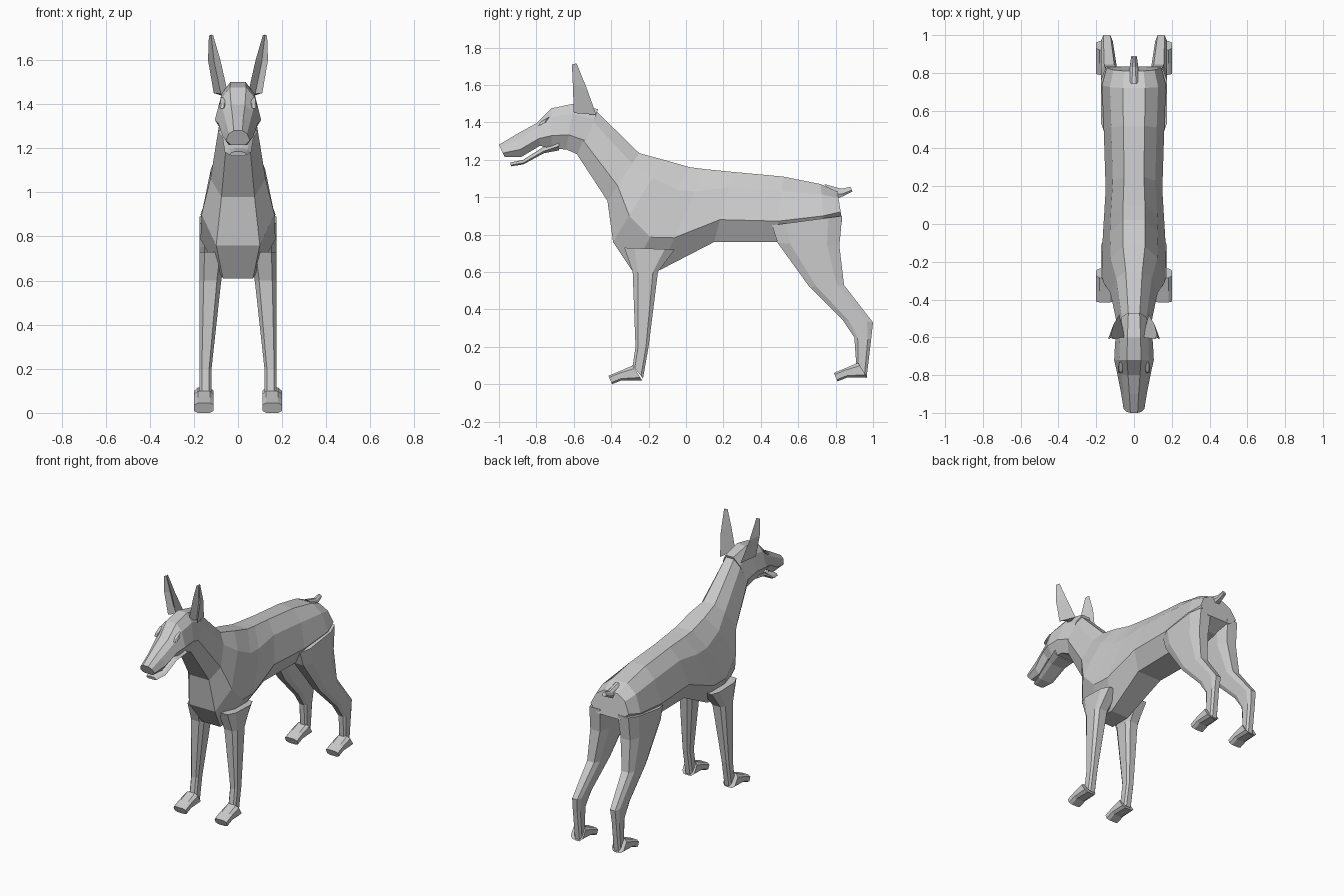
import bpy, bmesh
from mathutils import Vector

default_cube = bpy.data.objects.get("Cube")
if default_cube:
    bpy.data.objects.remove(default_cube)


def loft(name, rings, mirrored=False):
    """Skin a row of closed rings, cap both ends and optionally mirror across x."""
    mesh_builder = bmesh.new()
    rows = [[mesh_builder.verts.new(point) for point in ring] for ring in rings]
    for row, following in zip(rows, rows[1:]):
        for i in range(len(row)):
            mesh_builder.faces.new((row[i - 1], row[i], following[i], following[i - 1]))
    mesh_builder.faces.new(rows[0])
    mesh_builder.faces.new(rows[-1])
    bmesh.ops.recalc_face_normals(mesh_builder, faces=mesh_builder.faces[:])
    mesh = bpy.data.meshes.new(name)
    mesh_builder.to_mesh(mesh)
    mesh_builder.free()
    part = bpy.data.objects.new(name, mesh)
    bpy.context.collection.objects.link(part)
    if mirrored:
        modifier = part.modifiers.new("Mirror", 'MIRROR')
        modifier.use_mirror_merge = False


def section(start, end, outline):
    """Ring between two (y, z) points; outline holds (x, fraction along) pairs."""
    start, end = Vector((0, *start)), Vector((0, *end))
    return [start.lerp(end, fraction) + Vector((x, 0, 0)) for x, fraction in outline]


def trunk_ring(top, bottom, width, keel=.6):
    """Symmetric eight-sided ring, narrow along the spine and widest below the middle."""
    half = [(width * .35, 0), (width * .75, .22), (width, .68), (width * keel, 1)]
    opposite = [(-x, fraction) for x, fraction in reversed(half)]
    return section(top, bottom, half + opposite)


def limb_ring(front, back, inner, outer):
    """Rectangle with bevelled corners between the inner and outer side of a limb."""
    bevel = (outer - inner) / 5
    across = [(inner + bevel, 0), (outer - bevel, 0), (outer, .2), (outer, .8)]
    returning = [(inner + outer - x, 1 - fraction) for x, fraction in across]
    return section(front, back, across + returning)


def leg_ring(front, back):
    """Limb ring whose inner side closes towards the body with height."""
    inner = min(.12, .16 - .14 * front[1])
    return limb_ring(front, back, inner, .175)


def ear_ring(front, back, centre, radius):
    """Wedge with a hollow front."""
    return section(front, back, [
        (centre - radius, 0), (centre, .35), (centre + radius, 0), (centre, 1)])


def build_trunk(name, rings):
    loft(name, [trunk_ring(*ring) for ring in rings])


def build_legs(name, rings):
    loft(name, [leg_ring(*ring) for ring in rings], mirrored=True)


def build_paws(name, toe, ground):
    """Pair of paws running from the toe back to the heel."""
    profile = [(0, .045, .02, 0), (.06, .07, .07, .02), (.13, .1, .18, .02)]
    loft(name, [
        limb_ring((toe + y_top, ground + z_top), (toe + y_base, ground + z_base), .11, .2)
        for y_top, z_top, y_base, z_base in profile], mirrored=True)


# Neck, chest, belly and rump
build_trunk("body", [
    ((-.48, 1.46), (-.59, 1.24), .085),
    ((-.25, 1.235), (-.42, .98), .125),
    ((-.12, 1.2), (-.39, .76), .165),
    ((.02, 1.16), (-.29, .61), .17, .4),
    ((.1, 1.15), (-.14, .61), .165, .4),
    ((.25, 1.135), (.15, .76), .15),
    ((.52, 1.11), (.48, .76), .16),
    ((.72, 1.07), (.74, .82), .17),
    ((.81, 1.03), (.835, .87), .145),
])

# Skull and upper muzzle
build_trunk("head", [
    ((-.47, 1.47), (-.56, 1.22), .085),
    ((-.6, 1.5), (-.64, 1.255), .1),
    ((-.72, 1.475), (-.72, 1.26), .105),
    ((-.8, 1.395), (-.78, 1.275), .09),
    ((-.9, 1.34), (-.88, 1.215), .07),
    ((-1, 1.28), (-.97, 1.215), .055),
])

# Lower jaw, slightly open
build_trunk("lower_jaw", [
    ((-.68, 1.32), (-.68, 1.25), .09),
    ((-.76, 1.27), (-.76, 1.235), .07),
    ((-.87, 1.2), (-.87, 1.175), .06),
    ((-.94, 1.185), (-.935, 1.165), .04),
])

# Docked tail
build_trunk("tail", [
    ((.74, 1.07), (.8, .99), .03),
    ((.83, 1.045), (.84, 1.005), .022),
    ((.88, 1.055), (.89, 1.03), .015),
])

# Eyes under the brow
loft("eyes", [
    limb_ring((-.79, 1.38), (-.75, 1.4), .06, .085),
    limb_ring((-.78, 1.4), (-.73, 1.43), .06, .08),
], mirrored=True)

# Upright ears
loft("ears", [
    ear_ring((-.6, 1.45), (-.48, 1.44), .078, .032),
    ear_ring((-.605, 1.6), (-.53, 1.58), .108, .028),
    ear_ring((-.61, 1.71), (-.585, 1.715), .122, .01),
], mirrored=True)

# Front legs, shoulder to ankle
build_legs("front_legs", [
    ((-.33, .73), (-.06, .72)),
    ((-.285, .6), (-.15, .6)),
    ((-.27, .2), (-.2, .2)),
    ((-.285, .1), (-.23, .03)),
])

# Hind legs, thigh to ankle
build_legs("hind_legs", [
    ((.46, .85), (.835, .9)),
    ((.49, .755), (.82, .74)),
    ((.66, .52), (.845, .53)),
    ((.84, .34), (1, .33)),
    ((.9, .25), (.99, .24)),
    ((.91, .11), (.965, .03)),
])

# Paws
build_paws("front_paws", -.415, 0)
build_paws("hind_paws", .79, .015)
